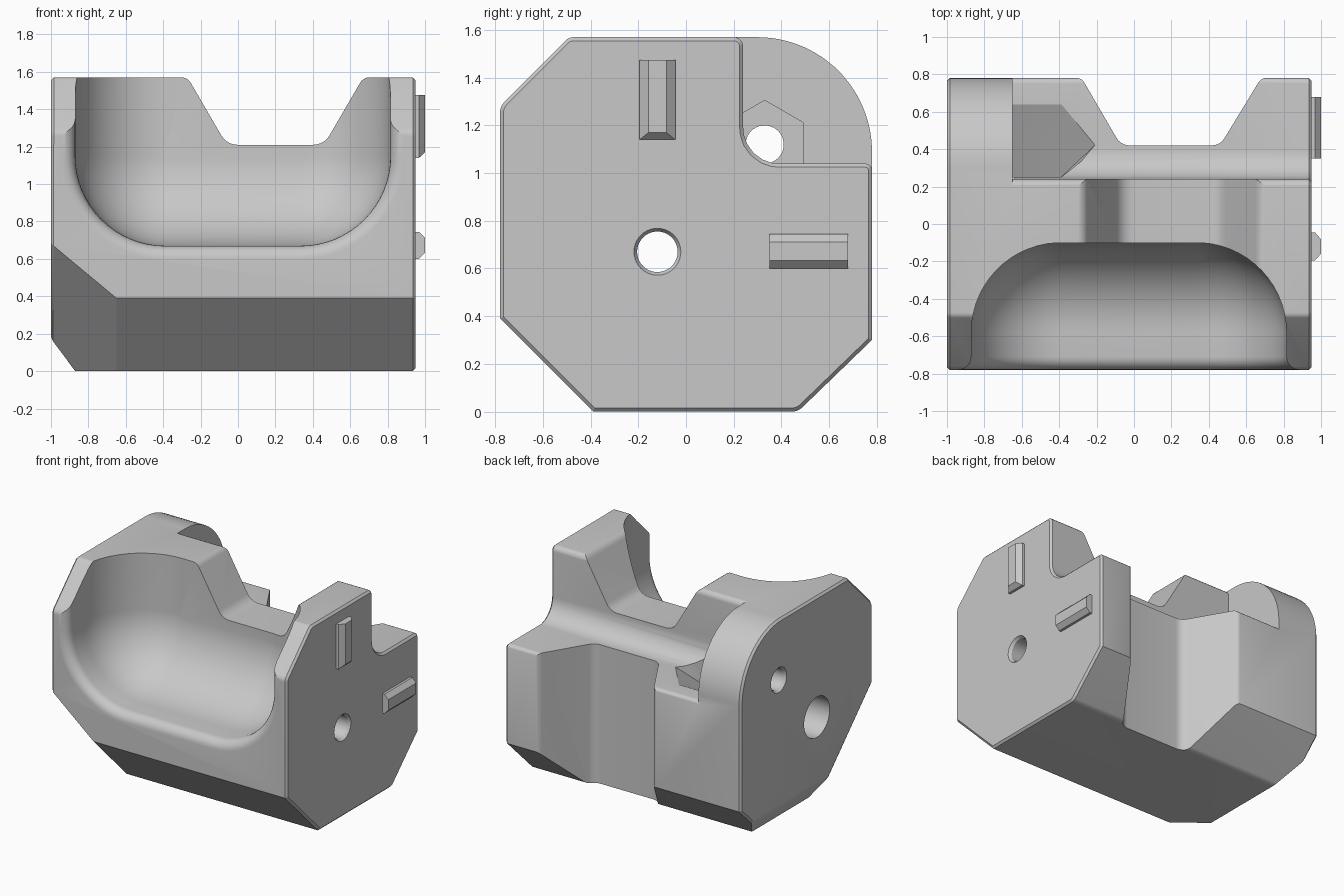
import bpy, bmesh, math
from mathutils import Vector

old = bpy.data.objects.get("Cube")
if old:
    bpy.data.objects.remove(old, do_unlink=True)

grey = bpy.data.materials.new("light_grey")
grey.use_nodes = True
grey.diffuse_color = (0.58, 0.58, 0.58, 1)
grey.node_tree.nodes["Principled BSDF"].inputs["Base Color"].default_value = grey.diffuse_color


def make(name, bm):
    bmesh.ops.recalc_face_normals(bm, faces=bm.faces)
    mesh = bpy.data.meshes.new(name)
    bm.to_mesh(mesh)
    bm.free()
    mesh.materials.append(grey)
    obj = bpy.data.objects.new(name, mesh)
    bpy.context.collection.objects.link(obj)
    return obj


def rounded(points):
    """Turn (u, v, radius) corners into a filleted outline."""
    out = []
    for i, (u, v, r) in enumerate(points):
        c = Vector((u, v))
        if not r:
            out.append(c)
            continue
        d1 = (Vector(points[i - 1][:2]) - c).normalized()
        d2 = (Vector(points[(i + 1) % len(points)][:2]) - c).normalized()
        half = d1.angle(d2) / 2
        centre = c + (d1 + d2).normalized() * (r / math.sin(half))
        t = r / math.tan(half)
        a, b = c + d1 * t - centre, c + d2 * t - centre
        n = max(5, int(r * 40))
        out += [centre + a.lerp(b, k / n).normalized() * r for k in range(n + 1)]
    return out


def loft(name, rings):
    """Skin equal-length rings and cap both ends."""
    bm = bmesh.new()
    loops = [[bm.verts.new(p) for p in ring] for ring in rings]
    for a, b in zip(loops, loops[1:]):
        for i in range(len(a)):
            j = (i + 1) % len(a)
            bm.faces.new((a[i], a[j], b[j], b[i]))
    bm.faces.new(loops[0])
    bm.faces.new(loops[-1])
    return make(name, bm)


def prism(name, axis, lo, hi, points):
    place = {"x": lambda p, t: (t, p[0], p[1]),
             "y": lambda p, t: (p[0], t, p[1]),
             "z": lambda p, t: (p[0], p[1], t)}[axis]
    outline = rounded(points)
    return loft(name, [[place(p, t) for p in outline] for t in (lo, hi)])


def bore(name, y, z, stations, sides=40):
    """Turned cutter along x from (x, radius) stations."""
    turn = [math.tau * i / sides for i in range(sides)]
    return loft(name, [[(x, y + r * math.sin(a), z + r * math.cos(a)) for a in turn]
                       for x, r in stations])


def hull(name, points):
    bm = bmesh.new()
    for p in points:
        bm.verts.new(p)
    bmesh.ops.convex_hull(bm, input=bm.verts[:])
    return make(name, bm)


def cut(target, cutter):
    mod = target.modifiers.new("cut", "BOOLEAN")
    mod.operation = "DIFFERENCE"
    mod.solver = "EXACT"
    mod.object = cutter
    bpy.context.view_layer.objects.active = target
    bpy.ops.object.modifier_apply(modifier=mod.name)
    bpy.data.objects.remove(cutter, do_unlink=True)


# Main block: side outline with a large round at the upper back
body = prism("body", "x", -1, 0.95, [
    (-0.78, 0.39, 0), (-0.39, 0, 0), (0.47, 0, 0.06), (0.78, 0.30, 0),
    (0.78, 1.57, 0.48), (-0.49, 1.57, 0.04), (-0.78, 1.28, 0.06)])

# Slanted cuts on the lower right side and its front corner
bm = bmesh.new()
bm.from_mesh(body.data)
for co, no in (((-1, 0, 0.17), (-0.17, 0, -0.13)),
               ((-0.65, -0.78, 0.39), (-0.83, -1, -1))):
    res = bmesh.ops.bisect_plane(bm, geom=bm.verts[:] + bm.edges[:] + bm.faces[:],
                                 plane_co=co, plane_no=no, clear_outer=True)
    rim = [e for e in res["geom_cut"] if isinstance(e, bmesh.types.BMEdge)]
    bmesh.ops.edgeloop_fill(bm, edges=rim)
bmesh.ops.recalc_face_normals(bm, faces=bm.faces)
bm.to_mesh(body.data)
bm.free()

# Rear shelf, leaving the rounded lug
cut(body, prism("shelf_cutter", "x", -0.65, 1.2, [
    (0, 1.571, 0), (0.24, 1.571, 0.04), (0.24, 1.04, 0.15), (0.781, 1.04, 0.03),
    (0.781, 0.8, 0), (1, 0.8, 0), (1, 2, 0), (0, 2, 0)]))

# Thin chamfer around both end faces
bm = bmesh.new()
bm.from_mesh(body.data)
ends = [e for e in bm.edges if len(e.link_faces) == 2 and e.calc_face_angle() > 0.5
        and (all(v.co.x > 0.949 for v in e.verts) or all(v.co.x < -0.999 for v in e.verts))]
bmesh.ops.bevel(bm, geom=ends, offset=0.015, segments=1, affect="EDGES")
bm.to_mesh(body.data)
bm.free()

# Saddle notch in the top and matching notch down the back
cut(body, prism("saddle_cutter", "y", -1.2, 1.2, [
    (-0.5, 1.571, 0), (-0.27, 1.571, 0.06), (-0.06, 1.21, 0.1), (0.46, 1.21, 0.1),
    (0.67, 1.571, 0.06), (0.8, 1.571, 0), (0.8, 2, 0), (-0.5, 2, 0)]))
cut(body, prism("back_notch_cutter", "z", -0.3, 1.4, [
    (-0.5, 0.781, 0), (-0.28, 0.781, 0.05), (-0.07, 0.42, 0.08), (0.46, 0.42, 0.08),
    (0.68, 0.781, 0.05), (0.8, 0.781, 0), (0.8, 1, 0), (-0.5, 1, 0)]))

# Front scoop: round-cornered pocket with a flared lip
R, LIP = 0.48, 0.07
stations = [(-0.95, LIP)]
for k in range(6, -1, -1):
    a = math.pi / 2 * k / 6
    stations.append((-0.78 + LIP * (1 - math.sin(a)), LIP * (1 - math.cos(a))))
for k in range(15):
    a = math.radians(87) * k / 14
    stations.append((-0.58 + R * math.sin(a), R * (math.cos(a) - 1)))


def scoop_ring(y, grow):
    r = R + grow
    left, right, low = -0.39, 0.335, 1.15
    arc = [math.pi / 2 * k / 16 for k in range(17)]
    ring = [(left - r, y, 2)]
    ring += [(left - r * math.cos(a), y, low - r * math.sin(a)) for a in arc]
    ring += [(right + r * math.sin(a), y, low - r * math.cos(a)) for a in arc]
    return ring + [(right + r, y, 2)]


cut(body, loft("scoop_cutter", [scoop_ring(y, g) for y, g in stations]))

# Long bore with countersink and wide counterbore
cut(body, bore("long_bore_cutter", -0.12, 0.67, [
    (-1.2, 0.165), (-0.985, 0.15), (-0.7, 0.15), (-0.699, 0.085),
    (0.93, 0.085), (0.96, 0.105), (1.1, 0.105)]))

# Lug screw hole, hexagonal nut pocket and the sloped access recess
cut(body, bore("screw_hole_cutter", 0.33, 1.12, [
    (-1.2, 0.1), (-1.01, 0.1), (-0.98, 0.08), (-0.6, 0.08)]))
cut(body, bore("nut_pocket_cutter", 0.33, 1.12, [(-0.8, 0.185), (-0.64, 0.185)], 6))
cut(body, hull("access_recess_cutter", [
    (x, y, z) for x in (-0.649, -0.39)
    for y, z in ((0.25, 0.85), (0.25, 1.2), (0.66, 1.05), (0.66, 1.2))]
    + [(-0.35, 0.47, 0.97), (-0.2, 0.43, 1.05), (-0.2, 0.4, 1.2)]))


# Raised keys on the left end face
def key(name, y0, y1, z0, z1, iy, ilow, ihigh):
    return hull(name, [(x, y, z) for x, k in ((0.93, 0), (0.968, 0), (1.0, 1))
                       for y in (y0 + iy * k, y1 - iy * k)
                       for z in (z0 + ilow * k, z1 - ihigh * k)])


keys = [key("upper_key", -0.195, -0.045, 1.14, 1.475, 0.037, 0.03, 0),
        key("rear_key", 0.35, 0.68, 0.6, 0.745, 0, 0.033, 0.033)]

# Smooth curves, keep creases
bpy.ops.object.select_all(action="DESELECT")
body.select_set(True)
bpy.context.view_layer.objects.active = body
bpy.ops.object.shade_smooth_by_angle(angle=math.radians(25))
